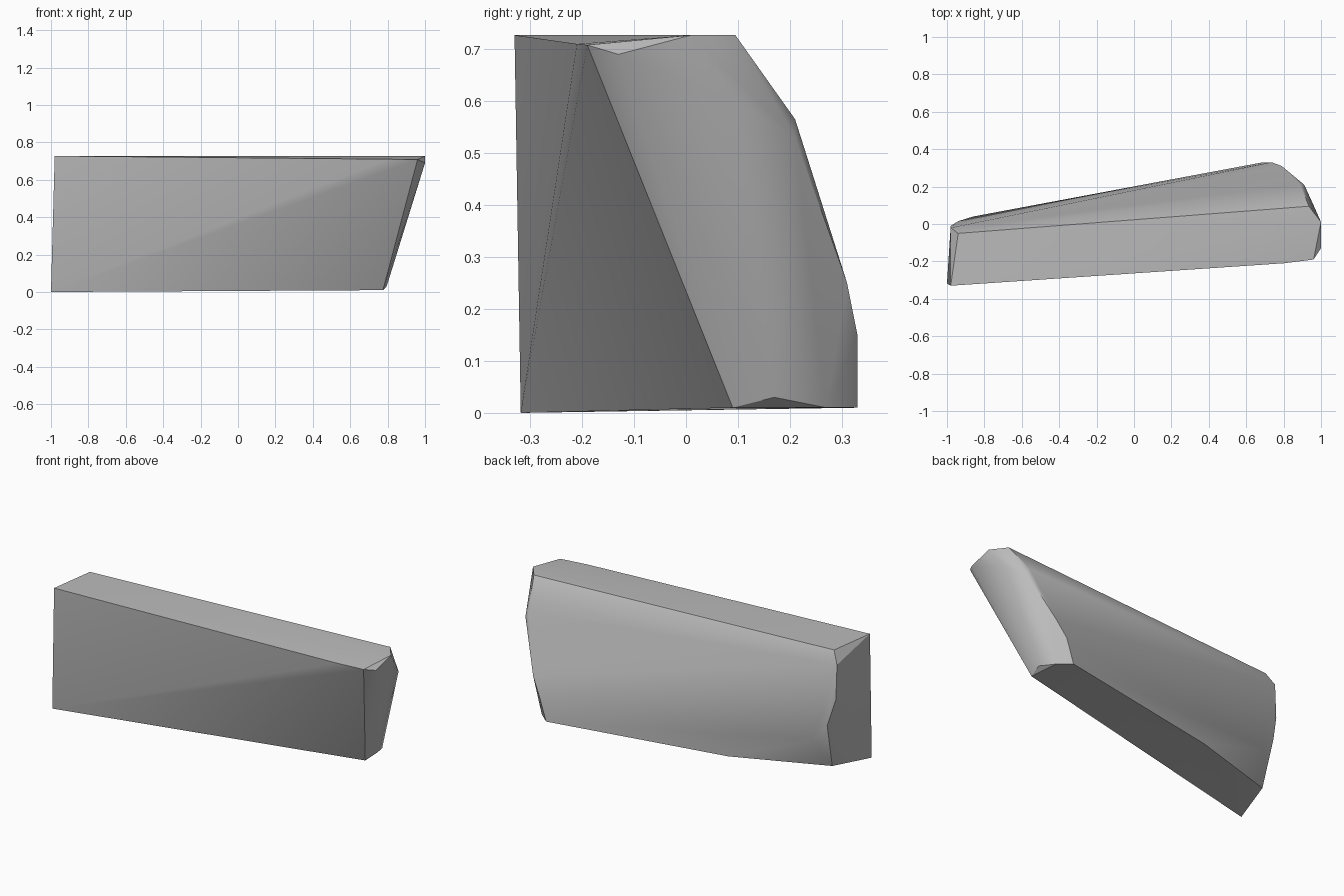
import bpy, bmesh, math

cube = bpy.data.objects.get("Cube")
if cube:
    bpy.data.objects.remove(cube, do_unlink=True)

# plain grey stone
stone = bpy.data.materials.new("grey_stone")
stone.use_nodes = True
grey = (0.5, 0.5, 0.5, 1)
stone.diffuse_color = grey
stone.node_tree.nodes["Principled BSDF"].inputs["Base Color"].default_value = grey

# corner points of the narrow end, the broad end and the long sides
narrow_end = [(-.98, -.33, .727), (-.94, -.05, .727), (-.98, -.02, .66), (-.98, -.01, .457),
              (-.94, .015, .3), (-.924, -.056, .03), (-1, -.318, 0)]
broad_end = [(.935, .095, .727), (1, .01, .727), (1, -.13, .69), (.96, -.19, .708),
             (.96, .1, .6), (.89, .21, .565), (.91, .21, .53), (.79, .31, .25),
             (.735, .33, .15), (.69, .33, .01), (.76, .27, .01), (.795, .17, .03),
             (.775, .09, .01)]
sides = [(.8, -.21, .71), (-.37, .13, .01), (-.86, .04, .2)]

# wrap the corners in a faceted block
bm = bmesh.new()
for p in narrow_end + broad_end + sides:
    bm.verts.new(p)
hull = bmesh.ops.convex_hull(bm, input=bm.verts[:])
loose = [v for v in bm.verts if not v.link_faces]
bmesh.ops.delete(bm, geom=loose, context='VERTS')
bmesh.ops.recalc_face_normals(bm, faces=bm.faces[:])
mesh = bpy.data.meshes.new("stone_block")
bm.to_mesh(mesh)
bm.free()
mesh.materials.append(stone)

block = bpy.data.objects.new("stone_block", mesh)
bpy.context.collection.objects.link(block)
bpy.context.view_layer.objects.active = block
block.select_set(True)
bpy.ops.object.shade_smooth_by_angle(angle=math.radians(30))
